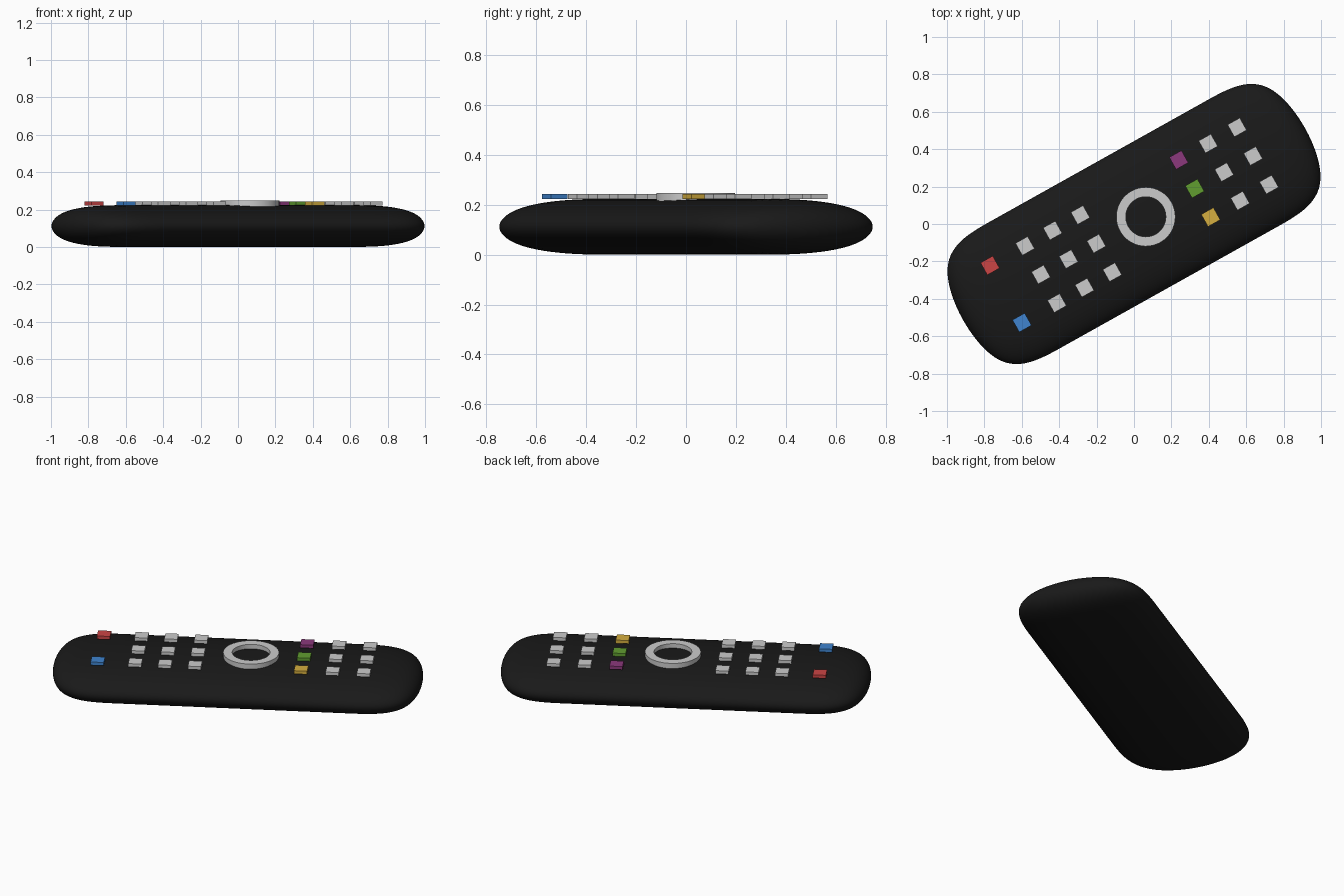
import bpy, bmesh, math
from mathutils import Matrix

if "Cube" in bpy.data.objects:
    bpy.data.objects.remove(bpy.data.objects["Cube"])

TURN = Matrix.Rotation(math.radians(29.2), 4, 'Z')   # the remote lies diagonally


def material(name, rgb):
    m = bpy.data.materials.new(name)
    m.diffuse_color = (*rgb, 1)
    m.use_nodes = True
    m.node_tree.nodes["Principled BSDF"].inputs["Base Color"].default_value = m.diffuse_color
    return m


def add_object(name, bm, mat=None):
    bmesh.ops.recalc_face_normals(bm, faces=bm.faces)
    bm.transform(TURN)
    me = bpy.data.meshes.new(name)
    bm.to_mesh(me)
    bm.free()
    ob = bpy.data.objects.new(name, me)
    bpy.context.collection.objects.link(ob)
    if mat:
        me.materials.append(mat)
    return ob


def smooth(ob):
    bpy.ops.object.select_all(action='DESELECT')
    ob.select_set(True)
    bpy.context.view_layer.objects.active = ob
    bpy.ops.object.shade_smooth_by_angle(angle=math.radians(40))


black = material("black", (0.01, 0.01, 0.01))
red = material("red", (0.60, 0.06, 0.06))
blue = material("blue", (0.05, 0.23, 0.62))
purple = material("purple", (0.26, 0.04, 0.20))
green = material("green", (0.12, 0.34, 0.03))
yellow = material("yellow", (0.66, 0.42, 0.05))

# Body: box cage in five equal lengths, rounded by subdivision
L, W, H, MID = 1.083, 0.422, 0.122, 0.112
bm = bmesh.new()
rings = []
for i in range(6):
    u = -L + 2 * L * i / 5
    rings.append([bm.verts.new((u, sy * W, MID + sz * H))
                  for sy, sz in ((-1, -1), (1, -1), (1, 1), (-1, 1))])
for a, b in zip(rings, rings[1:]):
    for k in range(4):
        n = (k + 1) % 4
        bm.faces.new((a[k], a[n], b[n], b[k]))
bm.faces.new(rings[0])
bm.faces.new(rings[-1])
body = add_object("body", bm, black)
for p in body.data.polygons:
    p.use_smooth = True
sub = body.modifiers.new("rounding", 'SUBSURF')
sub.levels = sub.render_levels = 4

# Navigation ring: flat washer
bm = bmesh.new()
SEG = 48
profile = ((0.107, 0.21), (0.158, 0.21), (0.158, 0.248), (0.107, 0.248))
loops = []
for i in range(SEG):
    t = 2 * math.pi * i / SEG
    loops.append([bm.verts.new((0.074 + r * math.cos(t), 0.003 + r * math.sin(t), z))
                  for r, z in profile])
for i in range(SEG):
    a, b = loops[i], loops[(i + 1) % SEG]
    for k in range(4):
        n = (k + 1) % 4
        bm.faces.new((a[k], a[n], b[n], b[k]))
smooth(add_object("navigation_ring", bm))


# Buttons: small square blocks in a grid
def button(name, u, v, mat=None):
    bm = bmesh.new()
    bmesh.ops.create_cube(bm, size=1, matrix=Matrix.Translation((u, v, 0.2325))
                          @ Matrix.Diagonal((0.075, 0.075, 0.02, 1)))
    add_object(name, bm, mat)


rows = (0.182, 0.007, -0.168)
for c, u in enumerate((-0.566, -0.397, -0.227, 0.556, 0.733)):
    for r, v in enumerate(rows):
        button(f"key_{c}_{r}", u, v)
for v, mat in zip(rows, (purple, green, yellow)):
    button(mat.name + "_key", 0.376, v, mat)
button("red_key", -0.78, rows[0], red)
button("blue_key", -0.78, rows[2], blue)
